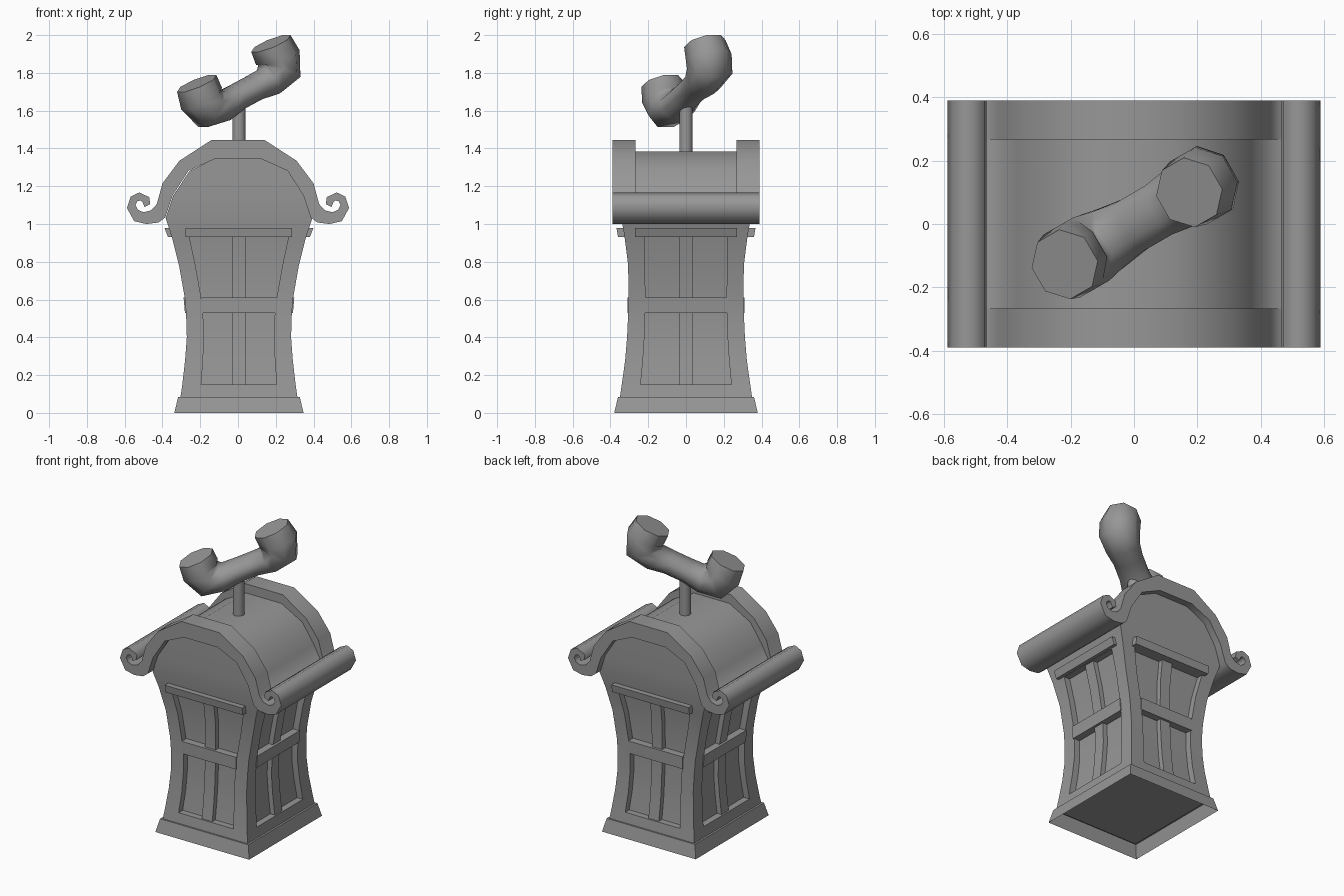
import bpy, bmesh
from math import sin, cos, pi, radians
from mathutils import Vector

if "Cube" in bpy.data.objects:
    bpy.data.objects.remove(bpy.data.objects["Cube"])

GREY = bpy.data.materials.new("dark_grey")
GREY.diffuse_color = (.31, .31, .31, 1)
GREY.use_nodes = True
GREY.node_tree.nodes["Principled BSDF"].inputs["Base Color"].default_value = GREY.diffuse_color


def build_loft(rings, cap_start=True, cap_end=True):
    """Bridge closed rings of equal point count; returns bmesh and face rows."""
    bm = bmesh.new()
    vs = [[bm.verts.new(p) for p in r] for r in rings]
    n = len(vs[0])
    rows = [[bm.faces.new((a[i], a[(i + 1) % n], b[(i + 1) % n], b[i])) for i in range(n)]
            for a, b in zip(vs, vs[1:])]
    if cap_start:
        bm.faces.new(vs[0][::-1])
    if cap_end:
        bm.faces.new(vs[-1])
    return bm, rows


def finish(name, bm):
    bmesh.ops.recalc_face_normals(bm, faces=bm.faces[:])
    me = bpy.data.meshes.new(name)
    bm.to_mesh(me)
    bm.free()
    me.materials.append(GREY)
    ob = bpy.data.objects.new(name, me)
    bpy.context.collection.objects.link(ob)
    return ob


def loft(name, rings, **caps):
    return finish(name, build_loft(rings, **caps)[0])


CX = .005  # the booth sits slightly off the roof centre


def rect(x, y, z):
    return [(CX - x, -y, z), (CX + x, -y, z), (CX + x, y, z), (CX - x, y, z)]


# Plinth, open underneath
loft("plinth", [rect(.342, .38, 0), rect(.322, .36, .085)], cap_start=False)

# Waisted body: z, half width, half depth, window half width front / side
LEVELS = [(.08, .31, .35, .20, .24), (.15, .30, .34, .20, .24), (.28, .285, .322, .19, .228),
          (.40, .276, .312, .186, .22), (.53, .28, .306, .19, .216), (.61, .287, .305, .20, .215),
          (.78, .317, .306, .23, .217), (.93, .355, .325, .262, .22), (1.03, .388, .342, .27, .22),
          (1.15, .348, .345, .25, .22), (1.28, .262, .345, .20, .22), (1.35, .12, .345, .09, .22)]


def body_ring(z, w, d, wx, wy):
    half = [(-w, -d), (-wx, -d), (wx, -d), (w, -d), (w, -wy), (w, wy)]
    return [(CX + x, y, z) for x, y in half] + [(CX - x, -y, z) for x, y in half]


bm, rows = build_loft([body_ring(*lv) for lv in LEVELS])
INWARD = [Vector((0, 1, 0)), Vector((-1, 0, 0)), Vector((0, -1, 0)), Vector((1, 0, 0))]
# Recess one tall window on each side
for side in range(4):
    pane = [rows[r][side * 3 + 1] for r in range(1, 7)]
    res = bmesh.ops.extrude_face_region(bm, geom=pane)
    moved = [g for g in res["geom"] if isinstance(g, bmesh.types.BMVert)]
    bmesh.ops.translate(bm, verts=moved, vec=INWARD[side] * .042)
    old = [f for f in pane if f.is_valid]
    if old:
        bmesh.ops.delete(bm, geom=old, context='FACES')
finish("booth_body", bm)

# Window bars and lintels, each passing through the body to serve both faces
SPAN = LEVELS[1:8]
loft("front_back_mullions", [rect(.038, d - .01, z) for z, w, d, wx, wy in SPAN])
loft("side_mullions", [rect(w - .01, .038, z) for z, w, d, wx, wy in SPAN])
loft("front_back_crossbars", [rect(.198, .311, .53), rect(.198, .311, .61)])
loft("side_crossbars", [rect(.286, .222, .53), rect(.293, .222, .61)])
loft("front_back_lintels", [rect(.282, .36, .93), rect(.282, .368, .98)])
loft("side_lintels", [rect(.376, .27, .932), rect(.394, .27, .978)])

# Roof profile: paired upper and lower points, from the crown to the scroll tip
PAIRS = [((.14, 1.445), (.122, 1.345)), ((.31, 1.335), (.262, 1.282)),
         ((.40, 1.215), (.347, 1.15)), ((.43, 1.105), (.385, 1.035)),
         ((.46, 1.072), (.42, 1.008)), ((.50, 1.062), (.485, 1.0)),
         ((.53, 1.075), (.55, 1.015)), ((.543, 1.10), (.588, 1.085)),
         ((.533, 1.12), (.568, 1.145)), ((.515, 1.125), (.522, 1.167)),
         ((.505, 1.115), (.47, 1.142)), ((.495, 1.09), (.465, 1.105))]


def roof(name, y0, y1, drop):
    rings = []
    half = []
    for i, (u, l) in enumerate(PAIRS):
        k = drop if i < 3 else drop * .5 if i == 3 else 0
        half.append(((u[0] + (l[0] - u[0]) * k, u[1] + (l[1] - u[1]) * k), l))
    full = [((-u[0], u[1]), (-l[0], l[1])) for u, l in reversed(half)] + half
    for u, l in full:
        rings.append([(u[0], y0, u[1]), (u[0], y1, u[1]), (l[0], y1, l[1]), (l[0], y0, l[1])])
    return loft(name, rings)


roof("roof_front_rim", -.39, -.267, 0)
roof("roof_back_rim", .267, .39, 0)
roof("roof_vault", -.267, .267, .6)

# Post carrying the handset
loft("post", [[(CX + .035 * cos(i * pi / 6), .035 * sin(i * pi / 6), z) for i in range(12)]
              for z in (1.34, 1.66)])

# Handset: rings swept round a U shape (along, up, ring angle, radius, side radius), mirrored
O = Vector((.04, .022, 1.696))
h, e = radians(30), radians(25)
A = Vector((cos(h) * cos(e), sin(h) * cos(e), sin(e)))
N = Vector((-cos(h) * sin(e), -sin(h) * sin(e), cos(e)))
B = A.cross(N)
HALF = [(-.25, .17, 0, .114, .112), (-.257, .085, 5, .122, .124), (-.235, .015, 42, .115, .124),
        (-.15, -.008, 78, .083, .108), (-.06, 0, 90, .072, .095)]
path = HALF + [(-s, t, 180 - a, r, q) for s, t, a, r, q in reversed(HALF)]
rings = []
for s, t, ang, r, q in path:
    m = A * cos(radians(ang)) + N * sin(radians(ang))
    c = O + A * s + N * t
    rings.append([c + q * cos(p) * B + r * sin(p) * m
                  for p in ((i + .5) * pi / 4 for i in range(8))])
loft("handset", rings)

# Smooth shading with sharp edges kept; rounder parts take a wider angle
for names, angle in ((("handset", "roof"), 62), (("booth", "post", "mullions"), 35)):
    bpy.ops.object.select_all(action='DESELECT')
    for ob in bpy.context.collection.objects:
        if any(n in ob.name for n in names):
            ob.select_set(True)
            bpy.context.view_layer.objects.active = ob
    bpy.ops.object.shade_smooth_by_angle(angle=radians(angle))
